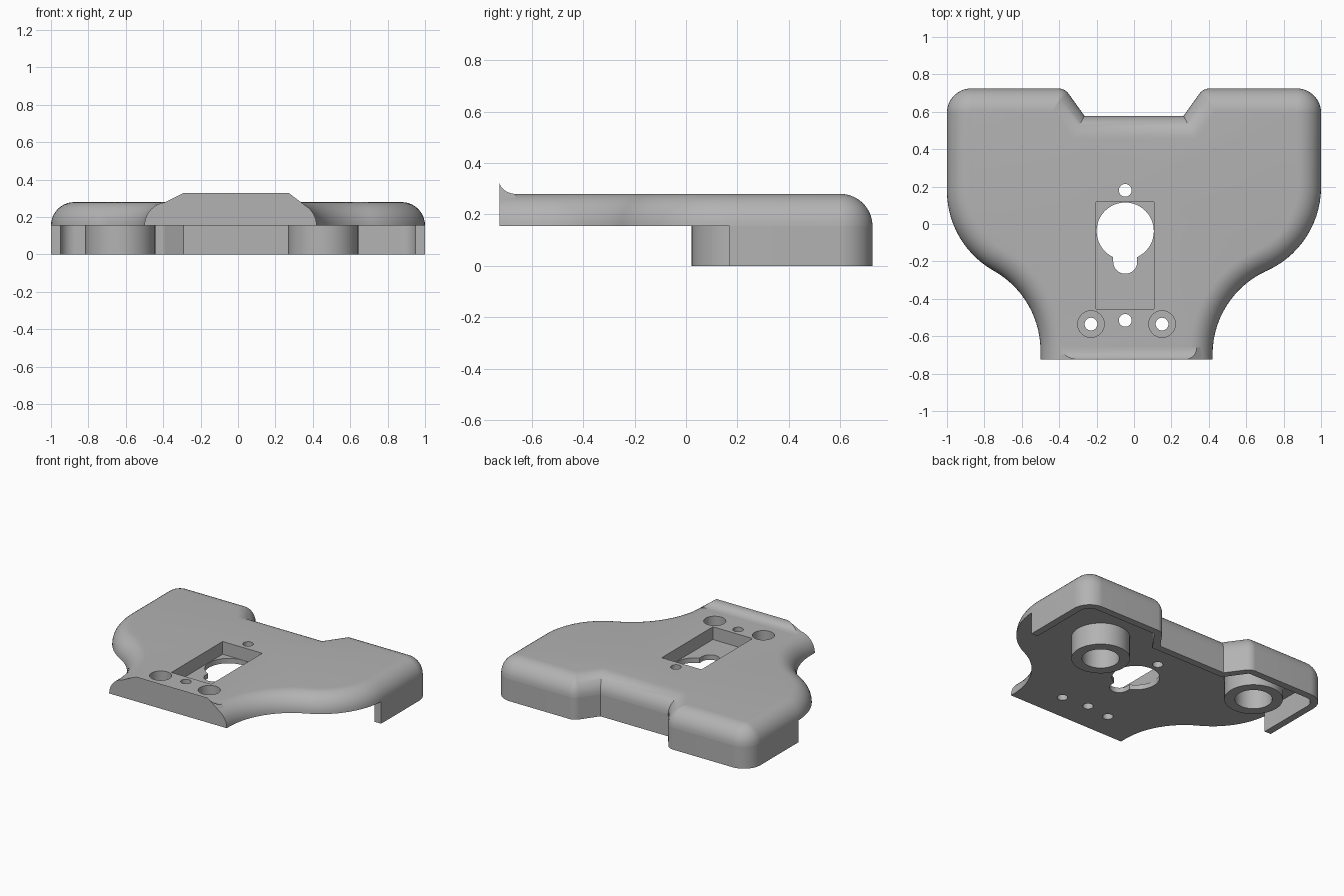
import bpy, bmesh, math
from mathutils import Vector

cube = bpy.data.objects.get("Cube")
if cube:
    bpy.data.objects.remove(cube, do_unlink=True)

grey = bpy.data.materials.new("plain_grey")
grey.use_nodes = True
COLOUR = (0.45, 0.45, 0.45, 1)
grey.diffuse_color = COLOUR
grey.node_tree.nodes["Principled BSDF"].inputs["Base Color"].default_value = COLOUR

BASE, ROUND, FRONT = 0.155, 0.125, -0.725

# Corner points with fillet radii, counter-clockwise, overlong at the front
CORNERS = [
    (-0.50, -1.2, 0), (0.42, -1.2, 0), (0.42, -0.385, 0.49), (1, -0.115, 0.49),
    (1, 0.725, 0.13), (0.37, 0.725, 0.07), (0.265, 0.578, 0), (-0.265, 0.578, 0),
    (-0.37, 0.725, 0.07), (-1, 0.725, 0.13), (-1, -0.107, 0.49), (-0.50, -0.393, 0.49),
]


def outline(inset, steps=14):
    """Plan outline moved inwards, with its corners filleted."""
    pts = []
    n = len(CORNERS)
    for i, (x, y, r) in enumerate(CORNERS):
        p = Vector((x, y))
        u = (p - Vector(CORNERS[i - 1][:2])).normalized()
        v = (Vector(CORNERS[(i + 1) % n][:2]) - p).normalized()
        turn = u.x * v.y - u.y * v.x
        normals = Vector((-u.y - v.y, u.x + v.x))
        p = p + normals * inset / (1 + u.dot(v))
        if r == 0:
            pts.append(p)
            continue
        r = max(r - inset, 0.003) if turn > 0 else r + inset
        angle = u.angle(v)
        side = 1 if turn > 0 else -1
        start = p - u * r * math.tan(angle / 2)
        inward = Vector((-u.y, u.x)) * side
        for k in range(steps + 1):
            a = angle * k / steps
            pts.append(start + u * r * math.sin(a) + inward * r * (1 - math.cos(a)))
    return pts


def make_object(name, bm):
    bmesh.ops.recalc_face_normals(bm, faces=bm.faces)
    mesh = bpy.data.meshes.new(name)
    bm.to_mesh(mesh)
    bm.free()
    mesh.materials.append(grey)
    ob = bpy.data.objects.new(name, mesh)
    bpy.context.collection.objects.link(ob)
    return ob


def smooth(ob):
    bpy.ops.object.select_all(action='DESELECT')
    ob.select_set(True)
    bpy.context.view_layer.objects.active = ob
    bpy.ops.object.shade_smooth_by_angle(angle=math.radians(32))


def loft(bm, loops, closed=False):
    """Bridge matching loops with quads; cap the ends unless closed."""
    rings = [[bm.verts.new(p) for p in loop] for loop in loops]
    pairs = list(zip(rings, rings[1:]))
    if closed:
        pairs.append((rings[-1], rings[0]))
    else:
        bm.faces.new(rings[0])
        bm.faces.new(rings[-1])
    for a, b in pairs:
        for i in range(len(a)):
            j = (i + 1) % len(a)
            bm.faces.new((a[i], a[j], b[j], b[i]))


def slice_front(bm, y):
    """Remove everything in front of y and close the cut."""
    cut = bmesh.ops.bisect_plane(bm, geom=bm.verts[:] + bm.edges[:] + bm.faces[:],
                                 plane_co=(0, y, 0), plane_no=(0, -1, 0), clear_outer=True)
    edges = [e for e in cut["geom_cut"] if isinstance(e, bmesh.types.BMEdge)]
    bmesh.ops.holes_fill(bm, edges=edges, sides=0)


def level(inset, z):
    return [(p.x, p.y, z) for p in outline(inset)]


def circle(x, y, r, z, n=48):
    return [(x + r * math.cos(math.tau * k / n), y + r * math.sin(math.tau * k / n), z)
            for k in range(n)]


def cylinder(name, x, y, r, z0, z1):
    bm = bmesh.new()
    loft(bm, [circle(x, y, r, z0), circle(x, y, r, z1)])
    return make_object(name, bm)


def box(name, x0, x1, y0, y1, z0, z1):
    bm = bmesh.new()
    loft(bm, [[(x0, y0, z), (x1, y0, z), (x1, y1, z), (x0, y1, z)] for z in (z0, z1)])
    return make_object(name, bm)


# Main plate with a quarter-round top edge
bm = bmesh.new()
STEPS = 10
arc = [math.pi / 2 * k / STEPS for k in range(STEPS + 1)]
loft(bm, [level(ROUND * (1 - math.cos(a)), BASE + ROUND * math.sin(a)) for a in arc])
slice_front(bm, FRONT)
plate = make_object("plate", bm)

# Pocket, keyhole, screw holes and counterbores
cutters = [
    box("pocket_cutter", -0.202, 0.108, -0.455, 0.117, 0.19, 0.5),
    cylinder("keyhole_cutter", -0.047, -0.038, 0.153, 0.1, 0.5),
    cylinder("keyhole_slot_end_cutter", -0.047, -0.202, 0.064, 0.1, 0.5),
    box("keyhole_slot_cutter", -0.111, 0.017, -0.202, -0.1, 0.1, 0.5),
]
for x, y in ((-0.047, 0.18), (-0.047, -0.515), (-0.23, -0.535), (0.15, -0.535)):
    cutters.append(cylinder("screw_hole_cutter", x, y, 0.034, 0.1, 0.5))
for x in (-0.23, 0.15):
    cutters.append(cylinder("counterbore_cutter", x, -0.535, 0.071, 0.21, 0.5))

bpy.context.view_layer.objects.active = plate
for c in cutters:
    c.hide_render = True
    mod = plate.modifiers.new(c.name, 'BOOLEAN')
    mod.operation, mod.solver, mod.object = 'DIFFERENCE', 'EXACT', c
    bpy.ops.object.modifier_apply(modifier=mod.name)
for c in cutters:
    bpy.data.objects.remove(c, do_unlink=True)
smooth(plate)

# Upturned front lip with a concave sweep and sloping ends
bm = bmesh.new()
LIP = 0.05
sweep = [(FRONT + 0.065 * (1 - math.cos(a)), BASE + ROUND + LIP * (1 - math.sin(a))) for a in arc]
section = [(FRONT, 0.25)] + sweep + [(sweep[-1][0], 0.25)]


def lip_end(side):
    low, high = (-0.45, -0.29) if side < 0 else (0.375, 0.27)
    return [(low + (high - low) * (z - 0.25) / 0.08, y, z) for y, z in section]


loft(bm, [lip_end(-1), lip_end(1)])
smooth(make_object("front_lip", bm))

# Thin skirt wall around the back half
bm = bmesh.new()
WALL = 0.05
loft(bm, [level(0, 0), level(0, BASE), level(WALL, BASE), level(WALL, 0)], closed=True)
slice_front(bm, 0.17)
smooth(make_object("skirt_wall", bm))

# Hollow mounting bosses underneath
for name, x, y in (("left_boss", 0.455, 0.21), ("right_boss", -0.63, 0.44)):
    bm = bmesh.new()
    loft(bm, [circle(x, y, r, z) for r, z in
              ((0.188, 0), (0.188, BASE), (0.12, BASE), (0.12, 0))], closed=True)
    smooth(make_object(name, bm))
